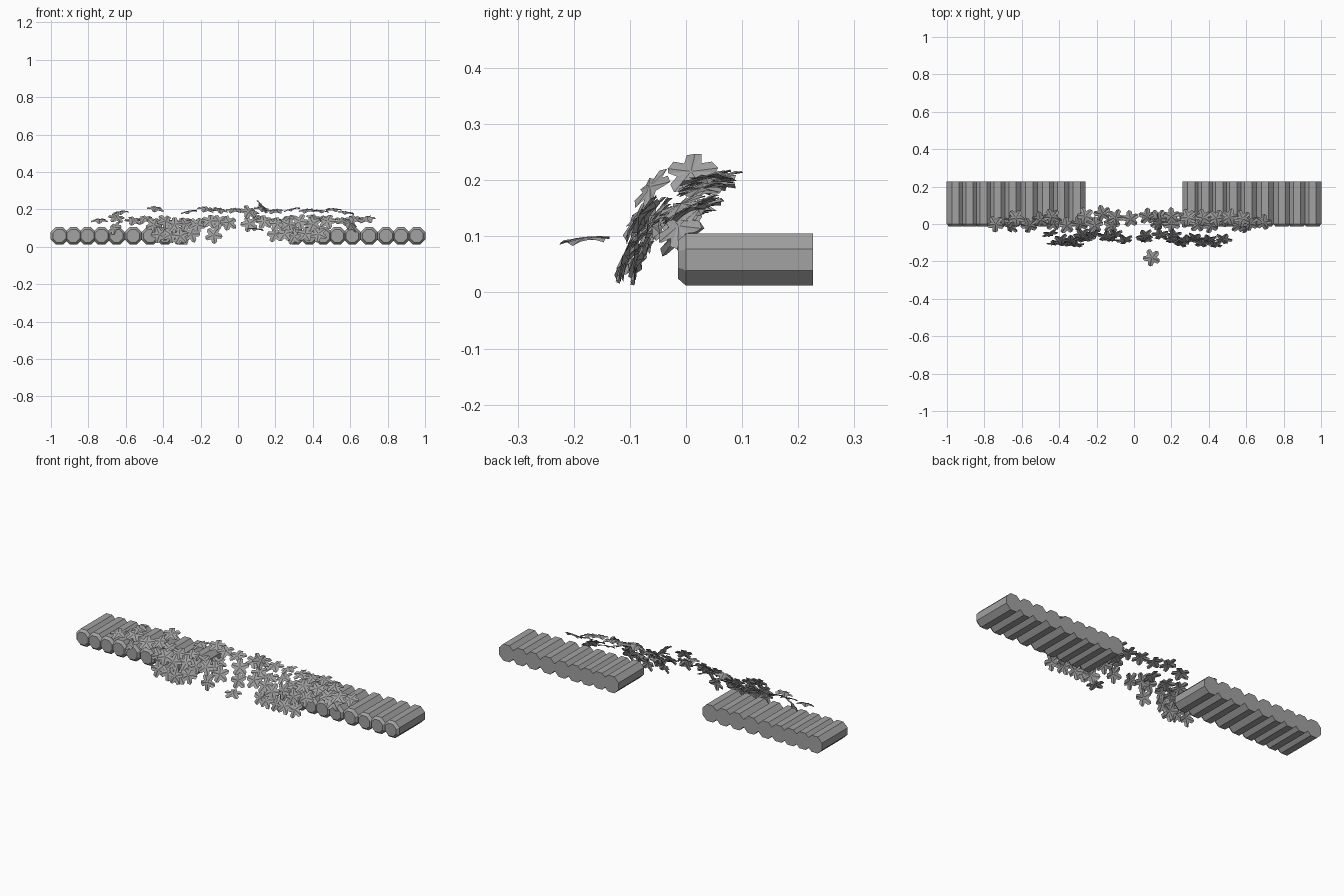
import bpy, bmesh, math, random
from mathutils import Matrix, Vector

if "Cube" in bpy.data.objects:
    bpy.data.objects.remove(bpy.data.objects["Cube"])

random.seed(4)
grey = bpy.data.materials.new("grey")
grey.diffuse_color = (0.36, 0.36, 0.36, 1)
grey.use_nodes = True
grey.node_tree.nodes["Principled BSDF"].inputs["Base Color"].default_value = grey.diffuse_color


def finish(bm, name):
    mesh = bpy.data.meshes.new(name)
    bm.to_mesh(mesh)
    bm.free()
    mesh.materials.append(grey)
    obj = bpy.data.objects.new(name, mesh)
    bpy.context.collection.objects.link(obj)
    return obj


def add_log(bm, x):
    # eight-sided log along y with a chamfered front end
    rings = []
    for y, r in ((-0.014, 0.037), (0.0, 0.0502), (0.226, 0.0502)):
        ring = []
        for i in range(8):
            a = math.radians(22.5 + 45 * i)
            ring.append(bm.verts.new((x + r * math.cos(a), y, 0.0585 + r * math.sin(a))))
        rings.append(ring)
    bm.faces.new(rings[0])
    bm.faces.new(rings[-1][::-1])
    for a, b in zip(rings, rings[1:]):
        for i in range(8):
            j = (i + 1) % 8
            bm.faces.new((a[i], b[i], b[j], a[j]))


def add_leaf(bm, x, y, z, pitch, roll, size=0.048):
    # five-lobed leaf, slightly cupped
    rot = (Matrix.Rotation(math.radians(pitch), 4, 'X')
           @ Matrix.Rotation(math.radians(roll), 4, 'Y')
           @ Matrix.Rotation(random.uniform(0, math.tau), 4, 'Z'))
    place = Matrix.Translation((x, y, z)) @ rot
    centre = bm.verts.new(place @ Vector((0, 0, 0.006)))
    rim = []
    for i in range(20):
        r = size * (0.55, 0.92, 1.0, 0.88)[i % 4]
        a = math.tau * i / 20
        h = -0.004 if i % 4 == 2 else 0.002
        rim.append(bm.verts.new(place @ Vector((r * math.cos(a), r * math.sin(a), h))))
    for i in range(20):
        bm.faces.new((centre, rim[i], rim[(i + 1) % 20]))


# two rows of nine logs
log_x = (-0.955, -0.88, -0.805, -0.73, -0.65, -0.56, -0.47, -0.39, -0.306)
for name, shift in (("left_logs", 0), ("right_logs", 1.261)):
    bm = bmesh.new()
    for x in log_x:
        add_log(bm, x + shift)
    finish(bm, name)

# leaf rows: name, y, z, pitch, x positions
rows = (
    ("top_leaves", 0.045, 0.192, 14,
     (-0.63, -0.44, -0.26, -0.17, -0.10, -0.02, 0.07, 0.13, 0.20, 0.29, 0.37, 0.44, 0.51, 0.58)),
    ("middle_leaves", 0.012, 0.143, 22,
     (-0.74, -0.65, -0.56, -0.50, -0.43, -0.36, -0.29, -0.21, -0.12,
      0.13, 0.20, 0.27, 0.34, 0.41, 0.48, 0.56, 0.62, 0.69)),
    ("front_leaves", -0.065, 0.125, 60,
     (-0.45, -0.39, -0.34, -0.28, -0.22, -0.15, -0.10, -0.05,
      0.06, 0.14, 0.21, 0.27, 0.33, 0.40, 0.48)),
    ("low_leaves", -0.092, 0.063, 65,
     (-0.42, -0.36, -0.31, -0.25, -0.13, 0.20, 0.25, 0.30, 0.36, 0.43)),
)
for name, y, z, pitch, xs in rows:
    bm = bmesh.new()
    for x in xs:
        add_leaf(bm, x, y + random.uniform(-0.02, 0.015), z + random.uniform(-0.012, 0.012),
                 pitch + random.uniform(-9, 9), random.uniform(-14, 14))
    finish(bm, name)

# single loose leaves: a low stray, a raised one and steep outer ones
bm = bmesh.new()
for leaf in ((0.095, -0.18, 0.093, 6, 5), (0.13, 0.01, 0.212, 15, 50),
             (-0.66, -0.01, 0.10, 40, -35), (0.60, -0.01, 0.115, 40, 35),
             (0.055, -0.06, 0.185, 50, 20), (-0.30, -0.08, 0.05, 65, 0)):
    add_leaf(bm, *leaf)
finish(bm, "loose_leaves")
